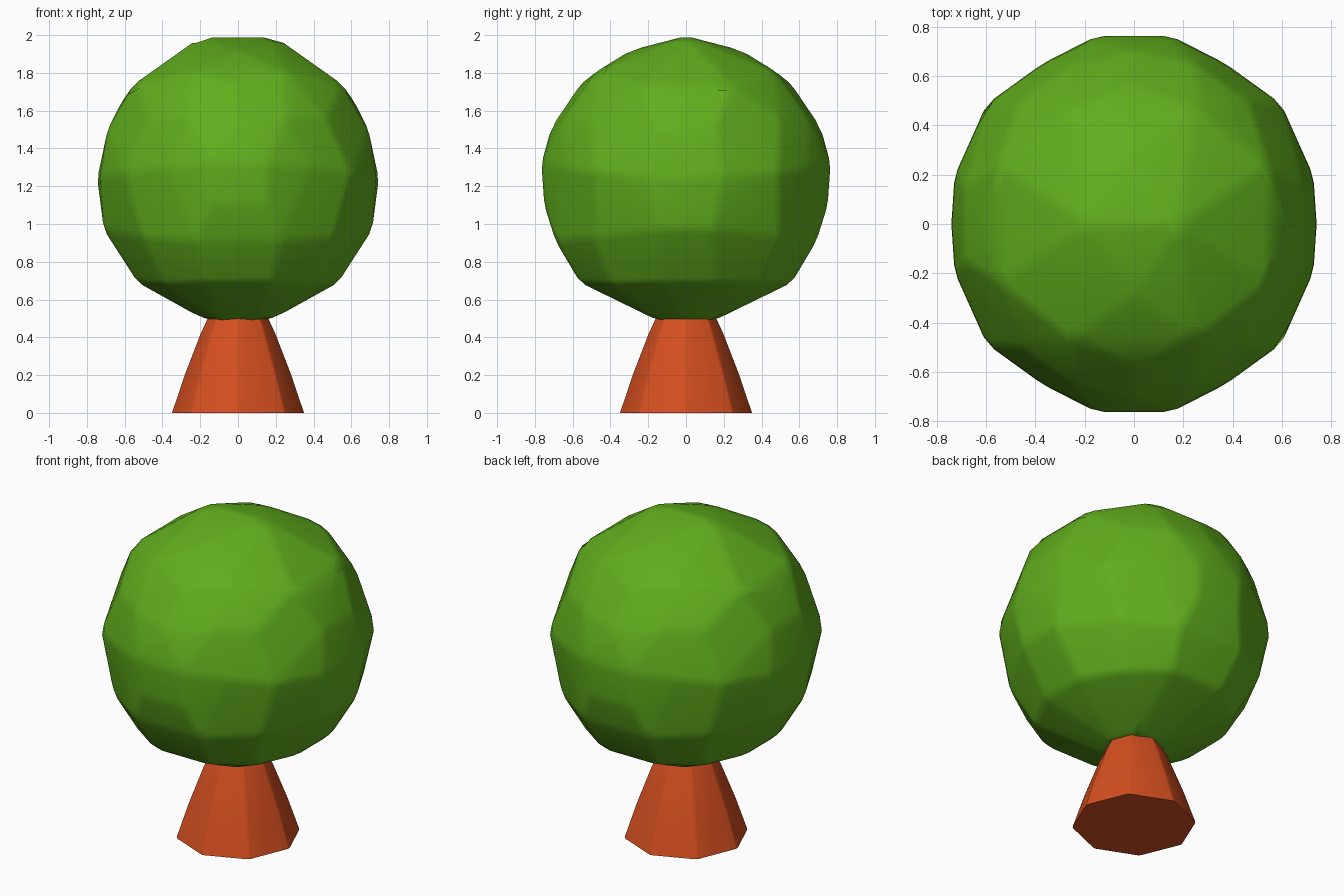
import bpy, bmesh, math

if "Cube" in bpy.data.objects:
    bpy.data.objects.remove(bpy.data.objects["Cube"])


def material(name, rgb):
    m = bpy.data.materials.new(name)
    m.diffuse_color = (*rgb, 1)
    m.use_nodes = True
    m.node_tree.nodes["Principled BSDF"].inputs["Base Color"].default_value = m.diffuse_color
    return m


def finish(bm, name, mat):
    bmesh.ops.recalc_face_normals(bm, faces=bm.faces[:])
    me = bpy.data.meshes.new(name)
    bm.to_mesh(me)
    bm.free()
    me.materials.append(mat)
    ob = bpy.data.objects.new(name, me)
    bpy.context.collection.objects.link(ob)
    bpy.ops.object.select_all(action='DESELECT')
    ob.select_set(True)
    bpy.context.view_layer.objects.active = ob
    return ob


# Canopy: faceted ball, the hull of one quarter's corners mirrored in x and y
QUARTER = [
    (.19, 0, 1.995), (0, .29, 1.92), (0, .57, 1.73), (.25, .47, 1.81),
    (.55, .24, 1.74), (.62, 0, 1.64), (.47, .50, 1.56), (.25, .65, 1.56),
    (0, .71, 1.52), (.69, .15, 1.50), (.15, .765, 1.32), (.60, .49, 1.27),
    (.73, .20, 1.25), (.745, 0, 1.24), (.38, .65, 1.30), (.15, .75, 1.10),
    (.22, .69, .91), (.51, .50, .93), (.71, .14, .97), (.18, .56, .69),
    (.40, .40, .68), (.53, .15, .69), (.17, 0, .49), (.10, .15, .49),
]
bm = bmesh.new()
for x, y, z in QUARTER:
    for co in {(sx * x, sy * y, z) for sx in (-1, 1) for sy in (-1, 1)}:
        bm.verts.new(co)
bmesh.ops.convex_hull(bm, input=bm.verts[:])
bmesh.ops.delete(bm, geom=[v for v in bm.verts if not v.link_faces], context='VERTS')
bmesh.ops.dissolve_limit(bm, angle_limit=math.radians(4), verts=bm.verts[:], edges=bm.edges[:])
canopy = finish(bm, "canopy", material("leaf green", (0.118, 0.42, 0.012)))
bpy.ops.object.shade_smooth()

# Soft facet edges
bevel = canopy.modifiers.new("soft edges", 'BEVEL')
bevel.width = 0.03
bevel.segments = 1
bevel.limit_method = 'ANGLE'
bevel.angle_limit = math.radians(6)
canopy.modifiers.new("flat facets", 'WEIGHTED_NORMAL')

# Trunk: flared eight-sided column reaching into the canopy
bm = bmesh.new()
rings = []
for r, z in ((0.352, 0), (0.285, 0.2), (0.20, 0.42), (0.165, 0.49), (0.13, 0.56)):
    rings.append([bm.verts.new((r * math.cos(i * math.pi / 4),
                                r * math.sin(i * math.pi / 4), z)) for i in range(8)])
uprights = []
for lo, hi in zip(rings, rings[1:]):
    for i in range(8):
        j = (i + 1) % 8
        bm.faces.new((lo[i], lo[j], hi[j], hi[i]))
        uprights.append(bm.edges.get((lo[i], hi[i])))
bm.faces.new(rings[0][::-1])
bm.faces.new(rings[-1])
bmesh.ops.bevel(bm, geom=uprights, offset=0.012, segments=2, profile=0.5, affect='EDGES')
finish(bm, "trunk", material("bark orange", (0.66, 0.078, 0.014)))
bpy.ops.object.shade_smooth_by_angle(angle=math.radians(35))
